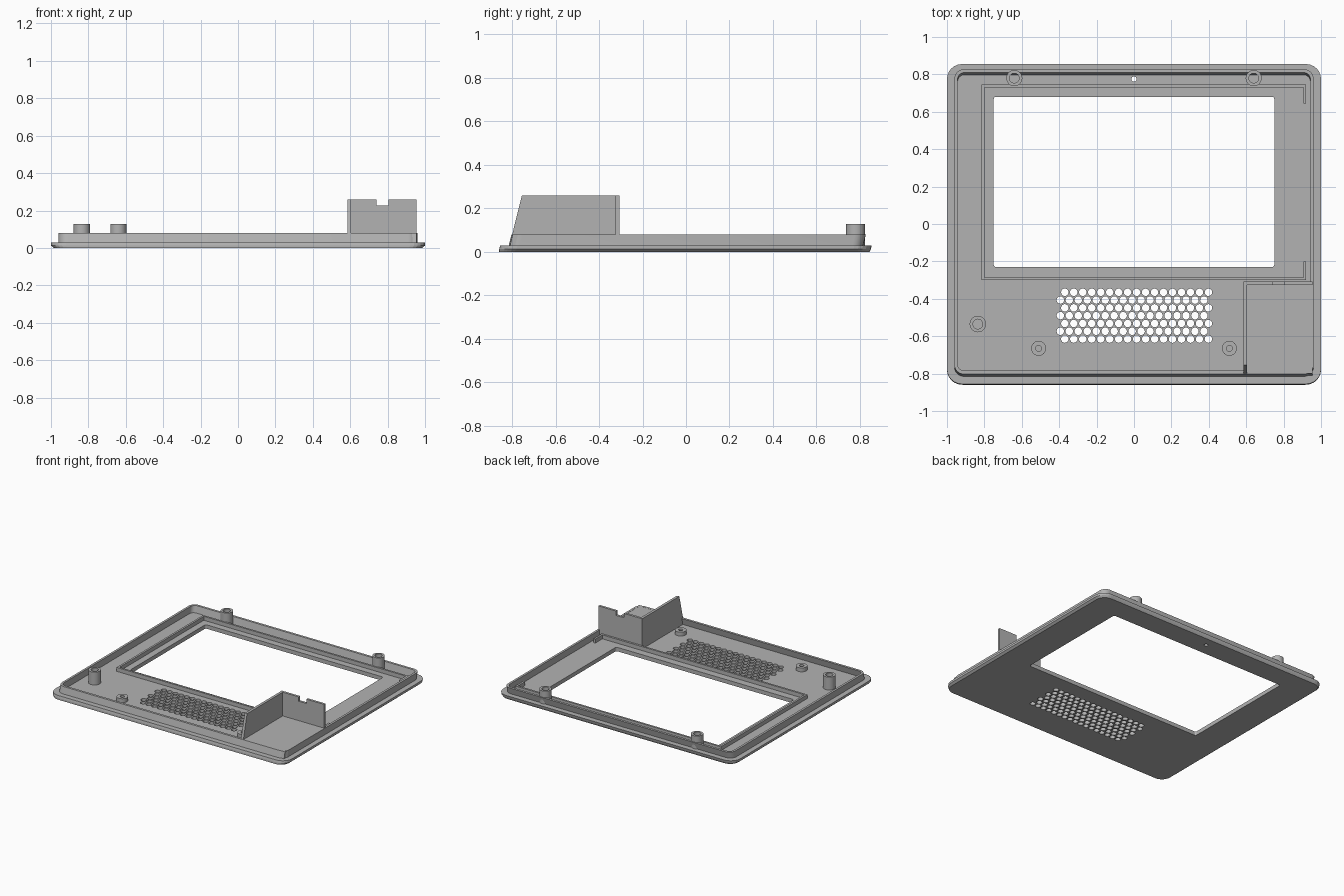
import bpy, bmesh, math

if "Cube" in bpy.data.objects:
    bpy.data.objects.remove(bpy.data.objects["Cube"])

grey = bpy.data.materials.new("mid grey plastic")
grey.use_nodes = True
grey.diffuse_color = (0.45, 0.45, 0.45, 1)
grey.node_tree.nodes["Principled BSDF"].inputs["Base Color"].default_value = grey.diffuse_color

FLOOR, RIM, BOX_TOP = 0.03, 0.08, 0.26
LEAN = 0.25  # slope of the end walls toward the back


def finish(name, bm, smooth=True):
    bmesh.ops.recalc_face_normals(bm, faces=bm.faces)
    mesh = bpy.data.meshes.new(name)
    bm.to_mesh(mesh)
    bm.free()
    mesh.materials.append(grey)
    ob = bpy.data.objects.new(name, mesh)
    bpy.context.collection.objects.link(ob)
    if smooth:
        bpy.ops.object.select_all(action="DESELECT")
        ob.select_set(True)
        bpy.context.view_layer.objects.active = ob
        bpy.ops.object.shade_smooth_by_angle(angle=math.radians(35))
    return ob


def rounded(hx, hy, r, z, steps=6):
    """Rounded rectangle loop, shifted back with height."""
    loop = []
    for k, (sx, sy) in enumerate([(1, 1), (-1, 1), (-1, -1), (1, -1)]):
        for i in range(steps + 1):
            a = math.pi / 2 * (k + i / steps)
            loop.append((sx * (hx - r) + r * math.cos(a),
                         sy * (hy - r) + r * math.sin(a) + LEAN * (z - FLOOR), z))
    return loop


def circle(x, y, r, z, n=24):
    return [(x + r * math.cos(math.tau * i / n), y + r * math.sin(math.tau * i / n), z)
            for i in range(n)]


def loft(bm, loops, ring=False):
    """Skin loops in order; cap the ends, or join last to first for a ring."""
    rows = [[bm.verts.new(p) for p in loop] for loop in loops]
    pairs = list(zip(rows, rows[1:]))
    if ring:
        pairs.append((rows[-1], rows[0]))
    for a, b in pairs:
        for i in range(len(a)):
            j = (i + 1) % len(a)
            bm.faces.new((a[i], a[j], b[j], b[i]))
    if not ring:
        bm.faces.new(rows[0])
        bm.faces.new(rows[-1])


def prism(name, outline, offset):
    """Flat outline pushed along an offset."""
    bm = bmesh.new()
    loft(bm, [outline, [tuple(c + d for c, d in zip(p, offset)) for p in outline]])
    return finish(name, bm, False)


# Face plate with a chamfered underside
bm = bmesh.new()
loft(bm, [rounded(0.985, 0.852, 0.07, 0), rounded(1, 0.855, 0.08, 0.013),
          rounded(1, 0.855, 0.08, FLOOR)])
plate = finish("face_plate", bm, False)

# Cutter for the screen window, speaker grille and microphone hole
bm = bmesh.new()
low, high = -0.05, 0.1
window = [rounded(0.75, 0.455, 0.012, FLOOR, 3)] * 2
loft(bm, [[(x, y + 0.225, z) for x, y, _ in loop] for loop, z in zip(window, (low, high))])
for row in range(7):
    for col in range(17):
        x = -0.37 + 0.048 * col - 0.024 * (row % 2)
        y = -0.365 - 0.0417 * row
        loft(bm, [circle(x, y, 0.02, z, 16) for z in (low, high)])
loft(bm, [circle(0, 0.775, 0.014, z, 16) for z in (low, high)])
cutter = finish("opening_cutter", bm, False)
cutter.hide_render = True
cutter.hide_viewport = True
cut = plate.modifiers.new("openings", "BOOLEAN")
cut.object = cutter
cut.solver = "EXACT"

# Raised rim
bm = bmesh.new()
base = FLOOR - 0.005
loft(bm, [rounded(0.96, 0.815, 0.05, base), rounded(0.96, 0.815, 0.05, RIM),
          rounded(0.943, 0.797, 0.035, RIM), rounded(0.943, 0.797, 0.035, base)], ring=True)
finish("rim", bm)

# Screen ridge, open on one side
L, R, F, B, T = -0.815, 0.92, -0.3, 0.745, 0.015
ridge = [(R, 0.645), (R, B), (L, B), (L, F), (R, F), (R, -0.2),
         (R - T, -0.2), (R - T, F + T), (L + T, F + T), (L + T, B - T),
         (R - T, B - T), (R - T, 0.645)]
prism("screen_ridge", [(x, y, base) for x, y in ridge], (0, 0, 0.035))


# Screw bosses
def boss(name, x, y, r, hole, top):
    bm = bmesh.new()
    loft(bm, [circle(x, y, r, base), circle(x, y, r, top),
              circle(x, y, hole, top), circle(x, y, hole, base)], ring=True)
    finish(name, bm)


for side, s in (("left", 1), ("right", -1)):
    boss("back_boss_" + side, s * 0.64, 0.78, 0.043, 0.026, 0.128)
    boss("front_post_" + side, s * 0.51, -0.665, 0.04, 0.016, 0.06)
boss("side_boss", -0.835, -0.535, 0.044, 0.026, 0.128)

# Corner compartment: raised floor, slanted side wall, notched back wall
X0, X1, Y0, Y1 = 0.585, 0.955, -0.8, -0.307
prism("compartment_floor",
      [(X0, Y0 - 0.01, base), (X0, Y0 + 0.002, RIM - 0.001),
       (X0, Y1, RIM - 0.001), (X0, Y1, base)], (X1 - X0, 0, 0))
prism("compartment_side_wall",
      [(X0, Y0, RIM - 0.002), (X0, Y0 + LEAN * (BOX_TOP - RIM), BOX_TOP),
       (X0, Y1, BOX_TOP), (X0, Y1, RIM - 0.002)], (0.02, 0, 0))
notch = BOX_TOP - 0.033
prism("compartment_back_wall",
      [(x, Y1, z) for x, z in [(X0, RIM - 0.002), (X1, RIM - 0.002), (X1, BOX_TOP), (0.805, BOX_TOP),
                               (0.805, notch), (0.74, notch), (0.74, BOX_TOP), (X0, BOX_TOP)]],
      (0, -0.018, 0))
